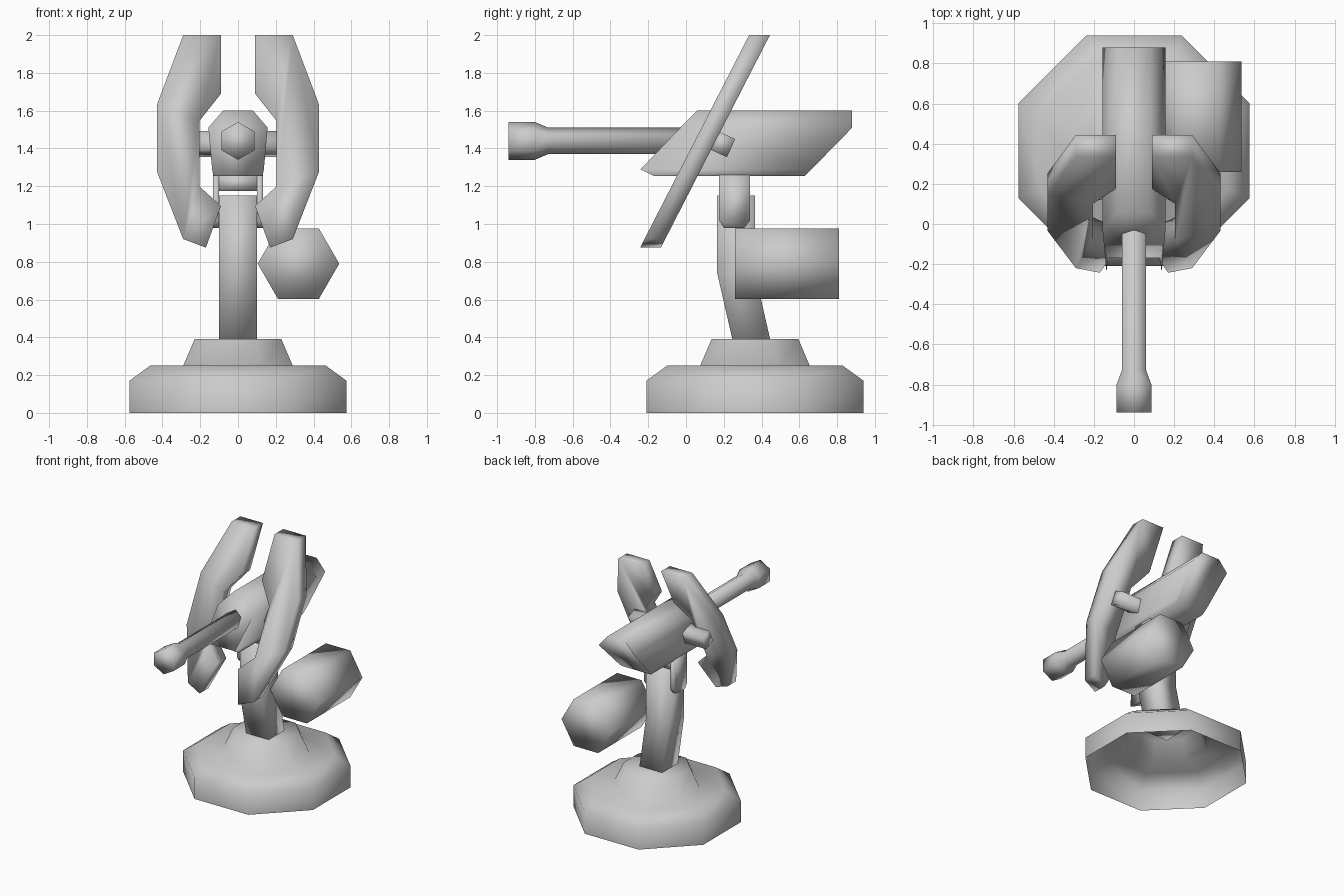
import bpy, bmesh, math

if "Cube" in bpy.data.objects:
    bpy.data.objects.remove(bpy.data.objects["Cube"])


def loft(name, rings, cap_start=True, cap_end=True):
    """Skin a mesh through equal-sized rings of points, smooth shaded."""
    bm = bmesh.new()
    loops = [[bm.verts.new(p) for p in ring] for ring in rings]
    n = len(loops[0])
    for a, b in zip(loops, loops[1:]):
        for i in range(n):
            j = (i + 1) % n
            bm.faces.new((a[i], a[j], b[j], b[i]))
    if cap_start:
        bm.faces.new(loops[0][::-1])
    if cap_end:
        bm.faces.new(loops[-1])
    bmesh.ops.recalc_face_normals(bm, faces=bm.faces)
    # An open shell must still face outwards and up
    if not (cap_start and cap_end):
        top = max(bm.faces, key=lambda f: f.calc_center_median().z)
        if top.normal.z < 0:
            bmesh.ops.reverse_faces(bm, faces=bm.faces)
    for f in bm.faces:
        f.smooth = True
    me = bpy.data.meshes.new(name)
    bm.to_mesh(me)
    bm.free()
    ob = bpy.data.objects.new(name, me)
    bpy.context.collection.objects.link(ob)
    return ob


def ngon(sides, r, start):
    return [(r * math.cos(start + i * math.tau / sides),
             r * math.sin(start + i * math.tau / sides)) for i in range(sides)]


def along_x(name, profile, x0, x1):
    """Extrude a (y, z) profile along x."""
    return loft(name, [[(x, y, z) for y, z in profile] for x in (x0, x1)])


# Octagonal pedestal, hollow underneath
apothem = 1 / math.cos(math.pi / 8)
pedestal = [(0.575, 0), (0.575, 0.17), (0.465, 0.25), (0.29, 0.25), (0.23, 0.39)]
loft("pedestal", [[(x, y + 0.365, z) for x, y in ngon(8, r * apothem, math.pi / 8)]
                  for r, z in pedestal], cap_start=False)

# Bent square post
loft("post", [[(-0.1, y, z), (0.1, y, z), (0.1, y + 0.2, z), (-0.1, y + 0.2, z)]
              for y, z in [(0.257, 0.34), (0.165, 0.74), (0.165, 1.15)]])

# Fork straddling the post top
leg = [(0.175, 1.26), (0.175, 1.02), (0.20, 0.98), (0.31, 0.98), (0.34, 1.02), (0.34, 1.26)]
for side, s in (("left", -1), ("right", 1)):
    along_x("fork_leg_" + side, leg, s * 0.10, s * 0.132)
along_x("fork_bridge", [(0.175, 1.175), (0.34, 1.175), (0.34, 1.26), (0.175, 1.26)], -0.10, 0.10)

# Housing: half section as (x, z, front y, rear y), mirrored
half = [(0.08, 1.60, 0.06, 0.88), (0.157, 1.51, -0.03, 0.88),
        (0.137, 1.29, -0.24, 0.665), (0.13, 1.255, -0.17, 0.63)]
section = half + [(-x, z, f, r) for x, z, f, r in reversed(half)]
loft("housing", [[(x, f, z) for x, z, f, r in section],
                 [(x, r, z) for x, z, f, r in section]])

# Hexagonal barrel with a thicker muzzle
loft("barrel", [[(x, y, z + 1.44) for x, z in ngon(6, r, math.pi / 6)]
                for y, r in [(-0.94, 0.1), (-0.80, 0.1), (-0.73, 0.07), (0.05, 0.07)]])

# Tilted cross bar carrying the shields
along_x("cross_bar", [(0.26, 1.45), (0.217, 1.354), (0.12, 1.398), (0.165, 1.493)], -0.33, 0.33)

# Pair of raked shield plates
outline = [(0.09, 2.0), (0.29, 2.0), (0.43, 1.63), (0.43, 1.28), (0.29, 0.92),
           (0.17, 0.875), (0.09, 1.095), (0.205, 1.20), (0.205, 1.545), (0.09, 1.69)]
for side, s in (("left", -1), ("right", 1)):
    loft("shield_" + side, [[(s * x, (z - 0.875) * 0.513 - 0.243 + d, z) for x, z in outline]
                            for d in (0, 0.11)])

# Hexagonal canister beside the post
loft("canister", [[(x + 0.32, y, z + 0.79) for x, z in ngon(6, 0.216, 0)]
                  for y in (0.26, 0.81)])
